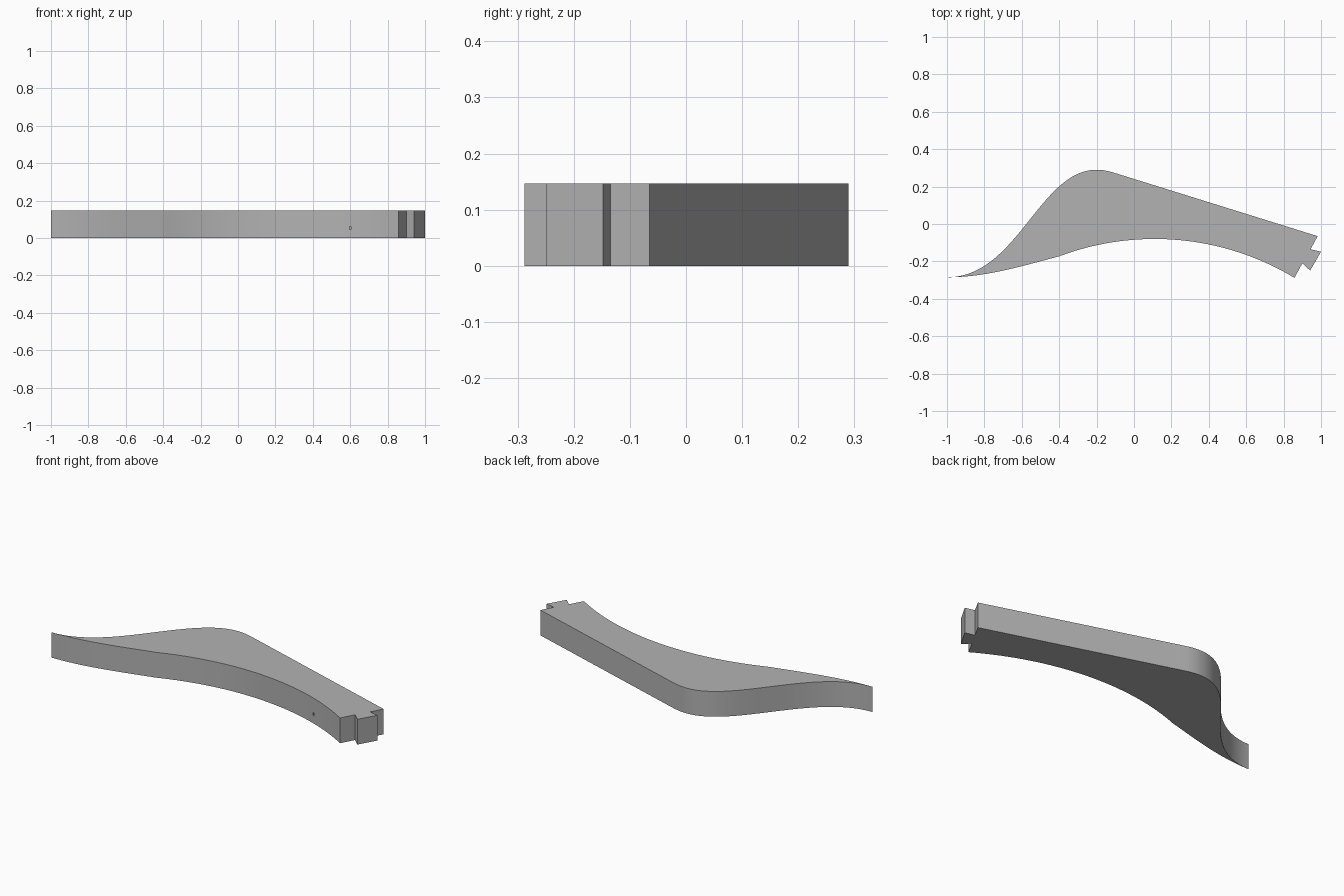
import bpy
import bmesh
import math
from mathutils import Vector
from mathutils.geometry import interpolate_bezier

HEIGHT = 0.147

if "Cube" in bpy.data.objects:
    bpy.data.objects.remove(bpy.data.objects["Cube"], do_unlink=True)

grey = bpy.data.materials.new("light grey")
grey.use_nodes = True
grey.diffuse_color = (0.45, 0.45, 0.45, 1)
grey.node_tree.nodes["Principled BSDF"].inputs["Base Color"].default_value = grey.diffuse_color


def bezier(*points, steps=32):
    """Sampled curve without its last point, so that pieces can be chained."""
    return interpolate_bezier(*[Vector(p) for p in points], steps)[:-1]


def prism(name, outline, bottom, top):
    """Closed outline raised to a solid with flat caps."""
    bm = bmesh.new()
    cap = bm.faces.new([bm.verts.new((p[0], p[1], bottom)) for p in outline])
    raised = bmesh.ops.extrude_face_region(bm, geom=[cap], use_keep_orig=True)
    verts = [v for v in raised["geom"] if isinstance(v, bmesh.types.BMVert)]
    bmesh.ops.translate(bm, vec=(0, 0, top - bottom), verts=verts)
    bmesh.ops.recalc_face_normals(bm, faces=bm.faces)
    mesh = bpy.data.meshes.new(name)
    bm.to_mesh(mesh)
    bm.free()
    mesh.materials.append(grey)
    obj = bpy.data.objects.new(name, mesh)
    bpy.context.collection.objects.link(obj)
    return obj


# Inner edge: a wide arc that runs out into the tip
RADIUS, ARC_X, ARC_Y = 1.449, 0.11, -1.529


def arc_y(x):
    return ARC_Y + math.sqrt(RADIUS ** 2 - (x - ARC_X) ** 2)


tip, arc_start, arc_end = (-1, -0.285), -0.4, 0.858
arc_xs = [arc_start + (arc_end - arc_start) * i / 40 for i in range(41)]
inner_edge = bezier(tip, (-0.8, -0.285), (-0.62, -0.231), (arc_start, arc_y(arc_start)))
inner_edge += [(x, arc_y(x)) for x in arc_xs]

# Joint end with its flared tab
joint_end = [(0.9, -0.21), (0.942, -0.249), (1, -0.148), (0.944, -0.135), (0.982, -0.065)]

# Outer edge: straight run, rounded shoulder and S-curve back to the tip
outer_edge = bezier((-0.09, 0.269), (-0.13, 0.281), (-0.16, 0.29), (-0.2, 0.29), steps=12)
outer_edge += bezier((-0.2, 0.29), (-0.505, 0.29), (-0.625, -0.285), tip, steps=48)

body = prism("curved_arm", inner_edge + joint_end + outer_edge, 0, HEIGHT)
bpy.ops.object.select_all(action="DESELECT")
body.select_set(True)
bpy.context.view_layer.objects.active = body
bpy.ops.object.shade_smooth_by_angle(angle=math.radians(25))

# Tiny pin slot in the inner edge
x, y = 0.6, arc_y(0.6)
slot = prism("slot_cutter", [(x - 0.004, y - 0.03), (x + 0.004, y - 0.03),
                             (x + 0.004, y + 0.02), (x - 0.004, y + 0.02)], 0.045, 0.062)
slot.hide_render = True
slot.hide_viewport = True
cut = body.modifiers.new("pin_slot", "BOOLEAN")
cut.operation = "DIFFERENCE"
cut.solver = "EXACT"
cut.object = slot
